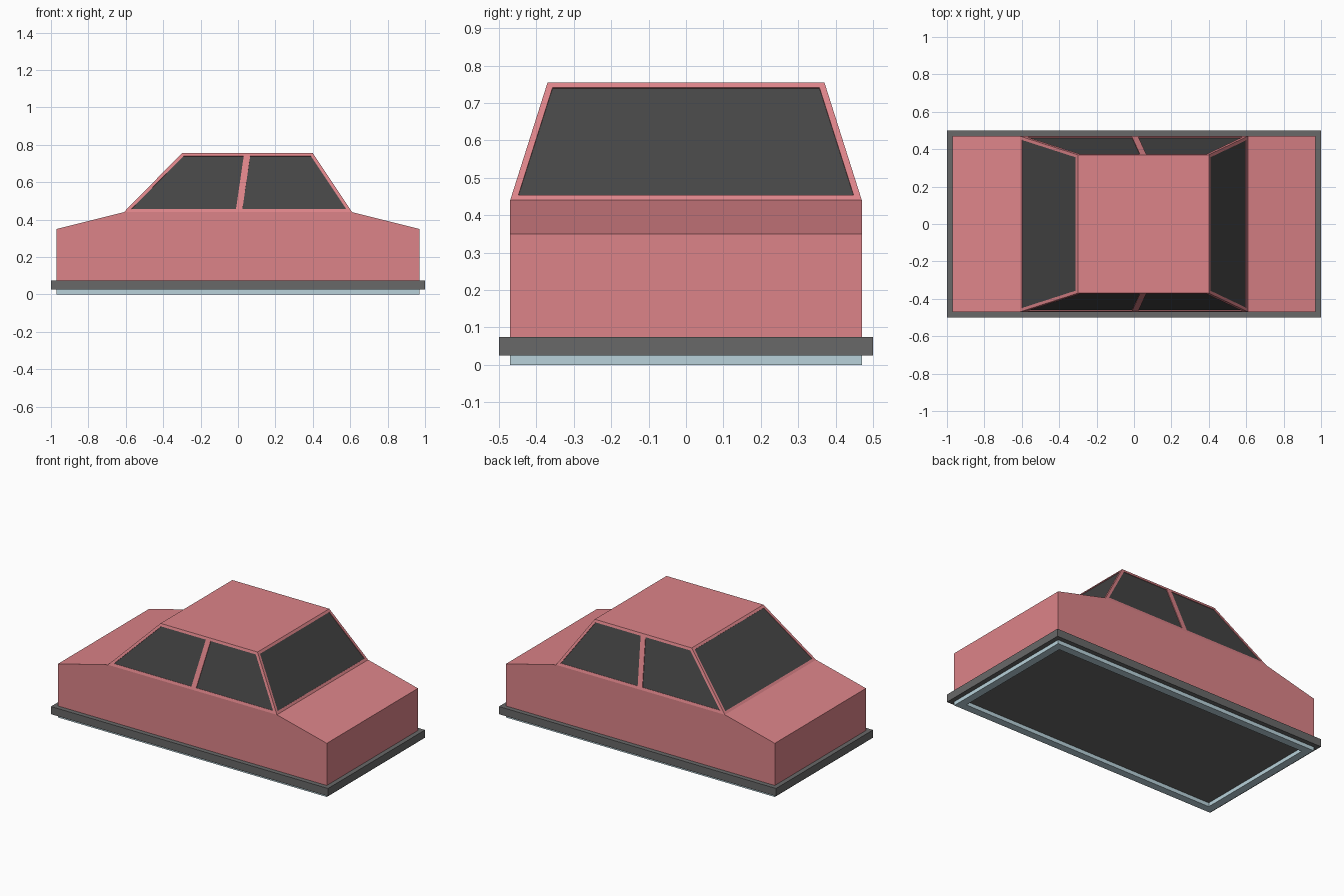
import bpy, bmesh
from mathutils import Vector

if "Cube" in bpy.data.objects:
    bpy.data.objects.remove(bpy.data.objects["Cube"])


def material(name, rgb):
    m = bpy.data.materials.new(name)
    m.diffuse_color = (*rgb, 1)
    m.use_nodes = True
    m.node_tree.nodes["Principled BSDF"].inputs["Base Color"].default_value = m.diffuse_color
    return m


RED = material("red_paint", (0.72, 0.23, 0.25))
GLASS = material("dark_glass", (0.06, 0.06, 0.06))
RUBBER = material("dark_trim", (0.14, 0.14, 0.14))
BLUE = material("pale_blue", (0.48, 0.64, 0.70))


def add_object(name, bm, mat):
    mesh = bpy.data.meshes.new(name)
    bm.to_mesh(mesh)
    bm.free()
    mesh.materials.append(mat)
    obj = bpy.data.objects.new(name, mesh)
    bpy.context.collection.objects.link(obj)
    return obj


def loft(rings):
    """Closed solid skinned between matching rings of points."""
    bm = bmesh.new()
    vs = [[bm.verts.new(p) for p in ring] for ring in rings]
    n = len(vs[0])
    for a, b in zip(vs, vs[1:]):
        for i in range(n):
            j = (i + 1) % n
            bm.faces.new((a[i], a[j], b[j], b[i]))
    bm.faces.new(vs[0])
    bm.faces.new(vs[-1])
    bmesh.ops.recalc_face_normals(bm, faces=bm.faces)
    return bm


def rect(x0, x1, y, z):
    return [(x0, -y, z), (x1, -y, z), (x1, y, z), (x0, y, z)]


# Lower body: side profile extruded across the width
profile = [(-0.97, 0.07), (0.97, 0.07), (0.97, 0.35),
           (0.61, 0.44), (-0.61, 0.44), (-0.97, 0.35)]
add_object("lower_body",
           loft([[(x, y, z) for x, z in profile] for y in (-0.47, 0.47)]), RED)

# Cabin: tapered block, split on both sides at the door pillar
cabin = loft([rect(-0.61, 0.61, 0.47, 0.44), rect(-0.30, 0.40, 0.37, 0.755)])
bmesh.ops.bisect_plane(cabin, geom=cabin.verts[:] + cabin.edges[:] + cabin.faces[:],
                       plane_co=(0.004, 0, 0.44), plane_no=(0.315, 0, -0.046))
cabin.normal_update()
bottom = [f for f in cabin.faces if f.normal.z < -0.9]
bmesh.ops.delete(cabin, geom=bottom, context='FACES')

# Window openings: slightly recessed insets in every sloping face
panes = [f for f in cabin.faces if f.normal.z < 0.9]
bmesh.ops.inset_individual(cabin, faces=panes, thickness=0.017, use_even_offset=True)
bmesh.ops.inset_individual(cabin, faces=panes, thickness=0.0, depth=-0.004)

# Glass: the recessed panes become their own object
glass = bmesh.new()
for f in panes:
    glass.faces.new([glass.verts.new(Vector(v.co)) for v in f.verts])
bmesh.ops.delete(cabin, geom=panes, context='FACES')
add_object("cabin_frame", cabin, RED)
add_object("windows", glass, GLASS)

# Base plate: dark trim all round the car
add_object("base_trim", loft([rect(-1, 1, 0.5, 0.025), rect(-1, 1, 0.5, 0.075)]), RUBBER)

# Rim under the base: open rectangular frame
rim = bmesh.new()
loops = [[rim.verts.new(p) for p in rect(-x, x, y, z)]
         for x, y, z in ((0.97, 0.47, 0), (0.97, 0.47, 0.03),
                         (0.92, 0.42, 0.03), (0.92, 0.42, 0))]
for k in range(4):
    a, b = loops[k], loops[(k + 1) % 4]
    for i in range(4):
        j = (i + 1) % 4
        rim.faces.new((a[i], a[j], b[j], b[i]))
bmesh.ops.recalc_face_normals(rim, faces=rim.faces)
add_object("underside_rim", rim, BLUE)
